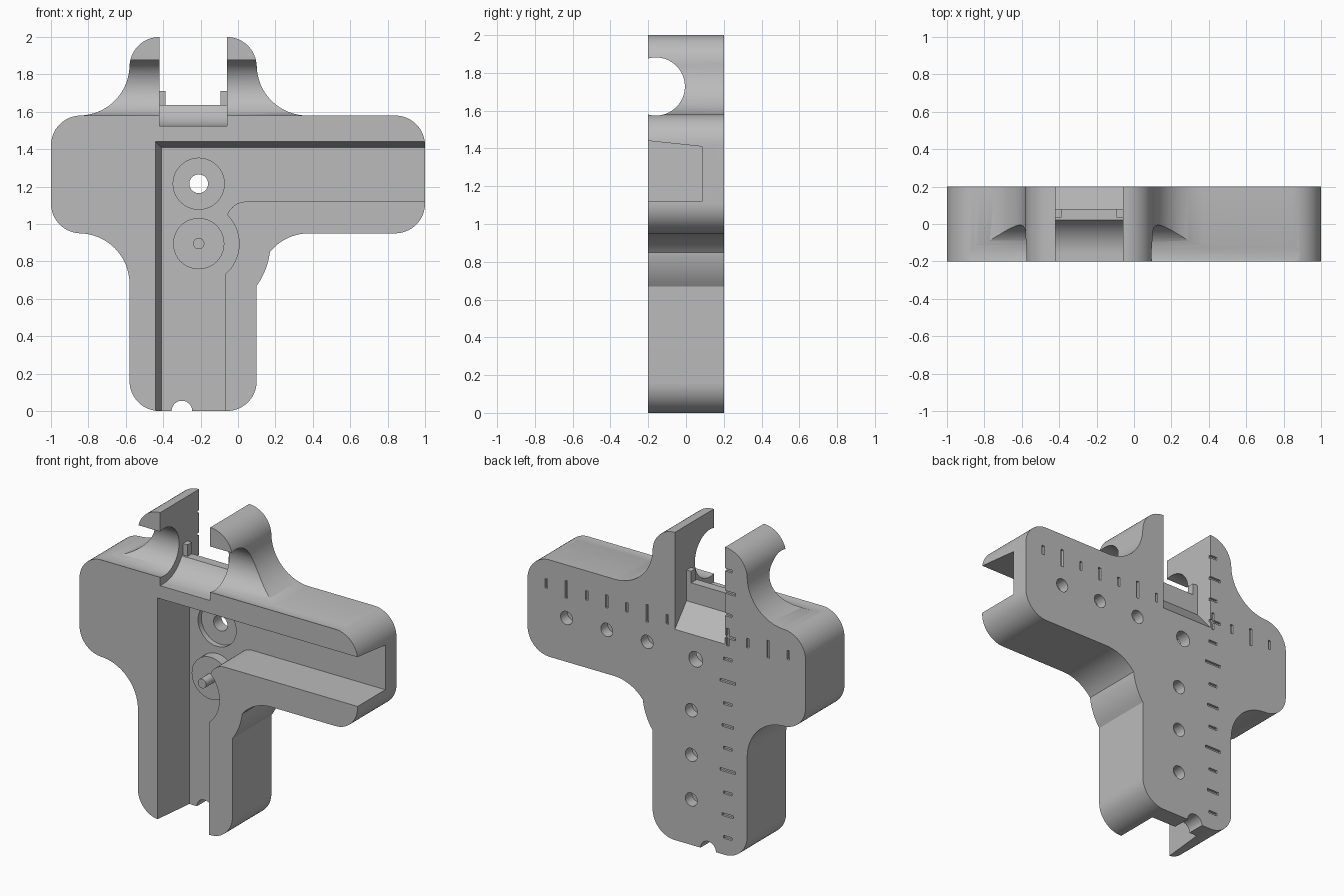
import bpy, bmesh
from math import radians, sin, cos

cube = bpy.data.objects.get("Cube")
if cube:
    bpy.data.objects.remove(cube, do_unlink=True)

grey = bpy.data.materials.new("grey plastic")
grey.use_nodes = True
colour = (0.5, 0.5, 0.5, 1)
grey.diffuse_color = colour
grey.node_tree.nodes["Principled BSDF"].inputs["Base Color"].default_value = colour


def arc(cx, cz, r, start, end, n=16):
    angles = [radians(start + (end - start) * i / n) for i in range(n + 1)]
    return [(cx + r * cos(a), cz + r * sin(a)) for a in angles]


def circle(cx, cz, r, n=40):
    return arc(cx, cz, r, 0, 360, n)[:-1]


def add_prism(bm, near, a, b, axis="y", far=None):
    """Join an outline at depth a to an outline at depth b along an axis."""
    def place(p, t):
        return (p[0], t, p[1]) if axis == "y" else (t, p[0], p[1])
    v0 = [bm.verts.new(place(p, a)) for p in near]
    v1 = [bm.verts.new(place(p, b)) for p in (far or near)]
    faces = [bm.faces.new(v0), bm.faces.new(v1[::-1])]
    for i in range(len(v0)):
        j = (i + 1) % len(v0)
        faces.append(bm.faces.new((v0[j], v0[i], v1[i], v1[j])))
    bmesh.ops.recalc_face_normals(bm, faces=faces)


def add_box(bm, x, y, z):
    add_prism(bm, [(x[0], z[0]), (x[1], z[0]), (x[1], z[1]), (x[0], z[1])], *y)


def to_object(name, bm):
    mesh = bpy.data.meshes.new(name)
    bm.to_mesh(mesh)
    bm.free()
    mesh.materials.append(grey)
    obj = bpy.data.objects.new(name, mesh)
    bpy.context.collection.objects.link(obj)
    return obj


def prism(name, *args, **kw):
    bm = bmesh.new()
    add_prism(bm, *args, **kw)
    return to_object(name, bm)


def activate(obj):
    bpy.ops.object.select_all(action="DESELECT")
    obj.select_set(True)
    bpy.context.view_layer.objects.active = obj


def cut(obj, cutter):
    cutter.hide_render = True
    mod = obj.modifiers.new("cut", "BOOLEAN")
    mod.operation = "DIFFERENCE"
    mod.solver = "EXACT"
    mod.object = cutter
    activate(obj)
    bpy.ops.object.modifier_apply(modifier=mod.name)
    bpy.data.objects.remove(cutter, do_unlink=True)


def smooth(obj):
    activate(obj)
    bpy.ops.object.shade_smooth_by_angle(angle=radians(30))


# Cross-shaped body with rounded ends and filleted inner corners
R, F = 0.16, 0.27
outline = (
    arc(-0.42, R, R, 180, 270) + arc(-0.06, R, R, 270, 360)
    + arc(-0.21, 0.895, 0.383, -36, -7, 8)
    + arc(0.38, 0.68, F, 141, 90)
    + arc(0.84, 1.11, R, 270, 360) + arc(0.84, 1.42, R, 0, 90)
    + arc(0.37, 1.85, F, 270, 180)
    + arc(-0.06, 1.84, R, 0, 90) + arc(-0.42, 1.84, R, 90, 180)
    + arc(-0.85, 1.85, F, 360, 270)
    + arc(-0.84, 1.42, R, 90, 180) + arc(-0.84, 1.11, R, 180, 270)
    + arc(-0.85, 0.68, F, 90, 0)
)
body = prism("body", outline, -0.2, 0.2)


# L-shaped front channel with tapered outer walls
def channel(x, z):
    return ([(x, -0.1), (-0.07, -0.1)]
            + arc(-0.21, 0.895, 0.216, -49.6, 45)
            + arc(0.045, 1.01, 0.11, 160, 90, 8)
            + [(1.1, 1.12), (1.1, z), (x, z)])


cut(body, prism("channel_cutter", channel(-0.451, 1.451), -0.3, 0.085,
                far=channel(-0.41, 1.41)))

# Round groove across the towers
cut(body, prism("groove_cutter", circle(-0.16, 1.728, 0.154, 64), -1.2, 1.2, axis="x"))

# Gap between the towers, leaving a thin lip with a sloped back
gap = ([(0.26, 1.30), (0.08, 1.51), (0.08, 1.635)]
       + arc(-0.16, 1.73, 0.205, -27.6, -90)
       + [(-0.3, 1.525), (-0.3, 2.1), (0.26, 2.1)])
cut(body, prism("gap_cutter", gap, -0.42, -0.06, axis="x"))

# Through hole, its front recess and the half-round notch at the foot
cut(body, prism("hole_cutter", circle(-0.21, 1.215, 0.05), -0.3, 0.3))
cut(body, prism("recess_cutter", circle(-0.21, 1.215, 0.137), -0.1, 0.12))
cut(body, prism("foot_notch_cutter", circle(-0.3, 0, 0.055), -0.3, 0.3))

# Blind holes on the back
holes = bmesh.new()
for k in range(3):
    add_prism(holes, circle(0.14 + 0.29 * k, 1.235, 0.043, 24), 0.13, 0.3)
    add_prism(holes, circle(-0.178, 0.295 + 0.29 * k, 0.043, 24), 0.13, 0.3)
cut(body, to_object("blind_hole_cutter", holes))

# Engraved ruler marks on the back, one row and one column
STEP, X0, Z0, T = 0.145, -0.44, 1.42, 0.009


def half_length(k):
    return 0.03 if k % 2 else (0.057 if k % 4 == 2 else 0.042)


marks = bmesh.new()
for k in [-3, -2, -1] + list(range(3, 11)):
    h = half_length(k + 2 if k > 0 else k)
    add_box(marks, (X0 + k * STEP - T, X0 + k * STEP + T), (0.185, 0.25), (Z0 - h, Z0 + h))
for k in range(-3, 10):
    if k:
        h, z = half_length(k), Z0 - k * STEP
        add_box(marks, (X0 - h, X0 + h), (0.185, 0.25), (z - T, z + T))
add_box(marks, (X0 - T, X0 + T), (0.185, 0.25), (Z0 - 0.057, Z0 + 0.057))
cut(body, to_object("mark_cutter", marks))
cut_cross = bmesh.new()
add_box(cut_cross, (X0 - 0.057, X0 + 0.057), (0.185, 0.25), (Z0 - T, Z0 + T))
cut(body, to_object("cross_mark_cutter", cut_cross))
smooth(body)

# Small upright fins at both ends of the lip
for name, x0, x1 in (("right_fin", -0.42, -0.387), ("left_fin", -0.093, -0.06)):
    bm = bmesh.new()
    add_box(bm, (x0, x1), (0.035, 0.08), (1.6, 1.71))
    to_object(name, bm)

# Raised boss and pin on the channel floor
for name, r, front in (("boss", 0.137, 0.02), ("pin", 0.03, -0.07)):
    smooth(prism(name, circle(-0.21, 0.895, r), front, 0.1))
